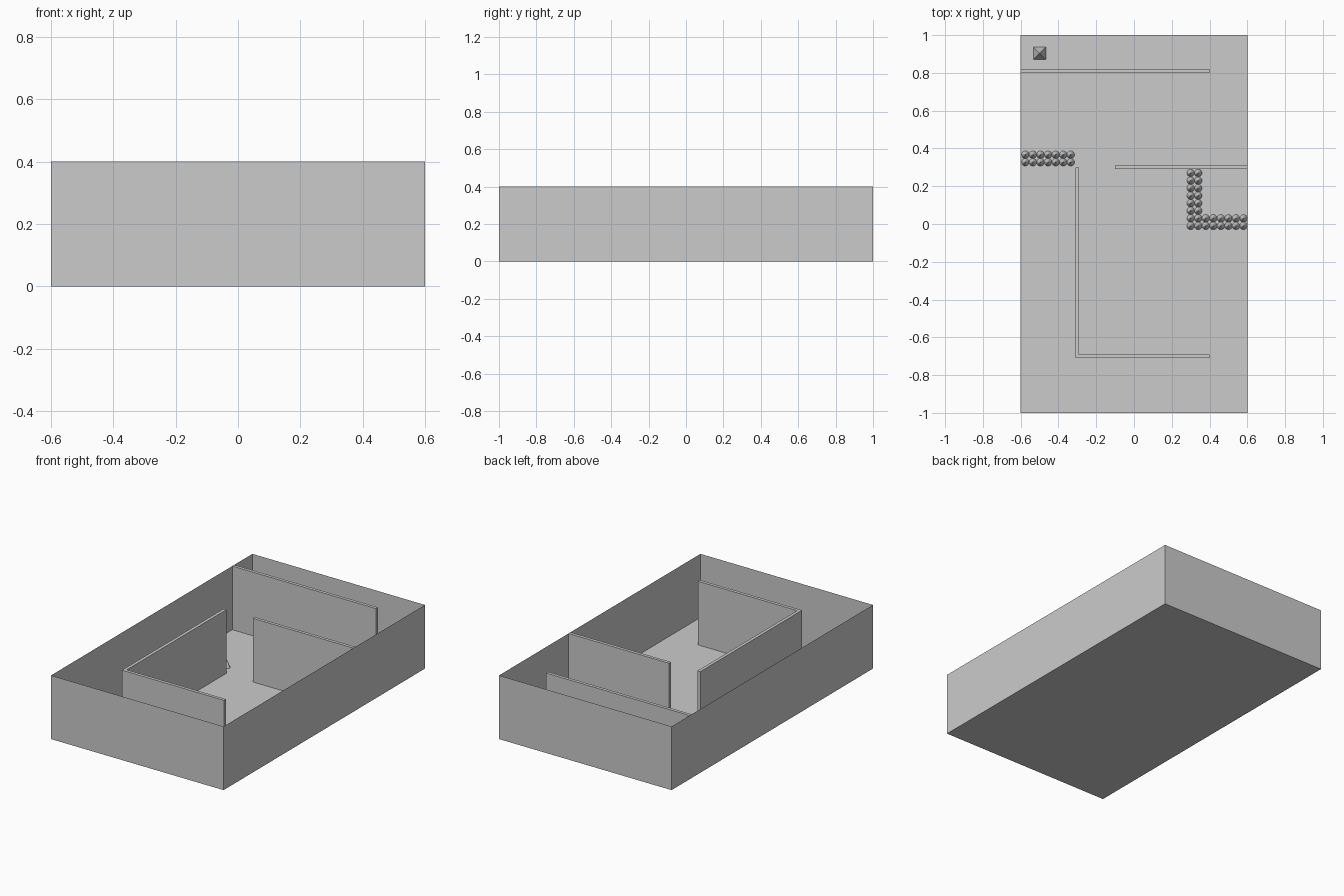
import bpy, bmesh
from math import pi
from mathutils import Matrix

if "Cube" in bpy.data.objects:
    bpy.data.objects.remove(bpy.data.objects["Cube"])

H = 0.4  # wall height


def make_object(name, bm):
    mesh = bpy.data.meshes.new(name)
    bm.to_mesh(mesh)
    bm.free()
    obj = bpy.data.objects.new(name, mesh)
    bpy.context.collection.objects.link(obj)
    return obj


def prism(name, outline, height):
    """Extrude a plan outline upwards from the floor."""
    bm = bmesh.new()
    base = bm.faces.new([bm.verts.new((x, y, 0)) for x, y in outline])
    top = bmesh.ops.extrude_face_region(bm, geom=[base], use_keep_orig=True)["geom"]
    verts = [v for v in top if isinstance(v, bmesh.types.BMVert)]
    bmesh.ops.translate(bm, verts=verts, vec=(0, 0, height))
    bmesh.ops.recalc_face_normals(bm, faces=bm.faces)
    return make_object(name, bm)


def rect(x0, x1, y0, y1):
    return [(x0, y0), (x1, y0), (x1, y1), (x0, y1)]


def cones(name, spots, sides, radius, height, turn=0):
    """One mesh holding a cone standing at every spot."""
    bm = bmesh.new()
    for x, y in spots:
        bmesh.ops.create_cone(
            bm, cap_ends=True, segments=sides, radius1=radius, radius2=0, depth=height,
            matrix=Matrix.Translation((x, y, height / 2)) @ Matrix.Rotation(turn, 4, 'Z'))
    return make_object(name, bm)


def grid(x0, y0, columns, rows, step=0.04):
    return [(x0 + i * step, y0 + j * step) for i in range(columns) for j in range(rows)]


# Open tray: floor and thin outer walls
bm = bmesh.new()
bmesh.ops.create_cube(bm, size=1, matrix=Matrix.Translation((0, 0, H / 2)) @ Matrix.Diagonal((1.2, 2, H, 1)))
lid = [f for f in bm.faces if f.normal.z > 0.9]
bmesh.ops.delete(bm, geom=lid, context='FACES_ONLY')
make_object("outer_tray", bm)

# Maze partitions
prism("back_partition", rect(-0.6, 0.4, 0.80, 0.82), H)
prism("middle_partition", rect(-0.1, 0.6, 0.29, 0.31), H)
prism("corner_partition", [(-0.31, 0.3), (-0.31, -0.71), (0.4, -0.71), (0.4, -0.69),
                           (-0.29, -0.69), (-0.29, 0.3)], H)

# Rows of floor spikes
cones("left_spikes", grid(-0.575, 0.327, 7, 2), 32, 0.02, 0.05)
cones("right_spikes", grid(0.30, -0.01, 2, 8) + grid(0.38, -0.01, 6, 2), 32, 0.02, 0.05)

# Goal pyramid
cones("goal_pyramid", [(-0.5, 0.905)], 4, 0.047, 0.08, pi / 4)
